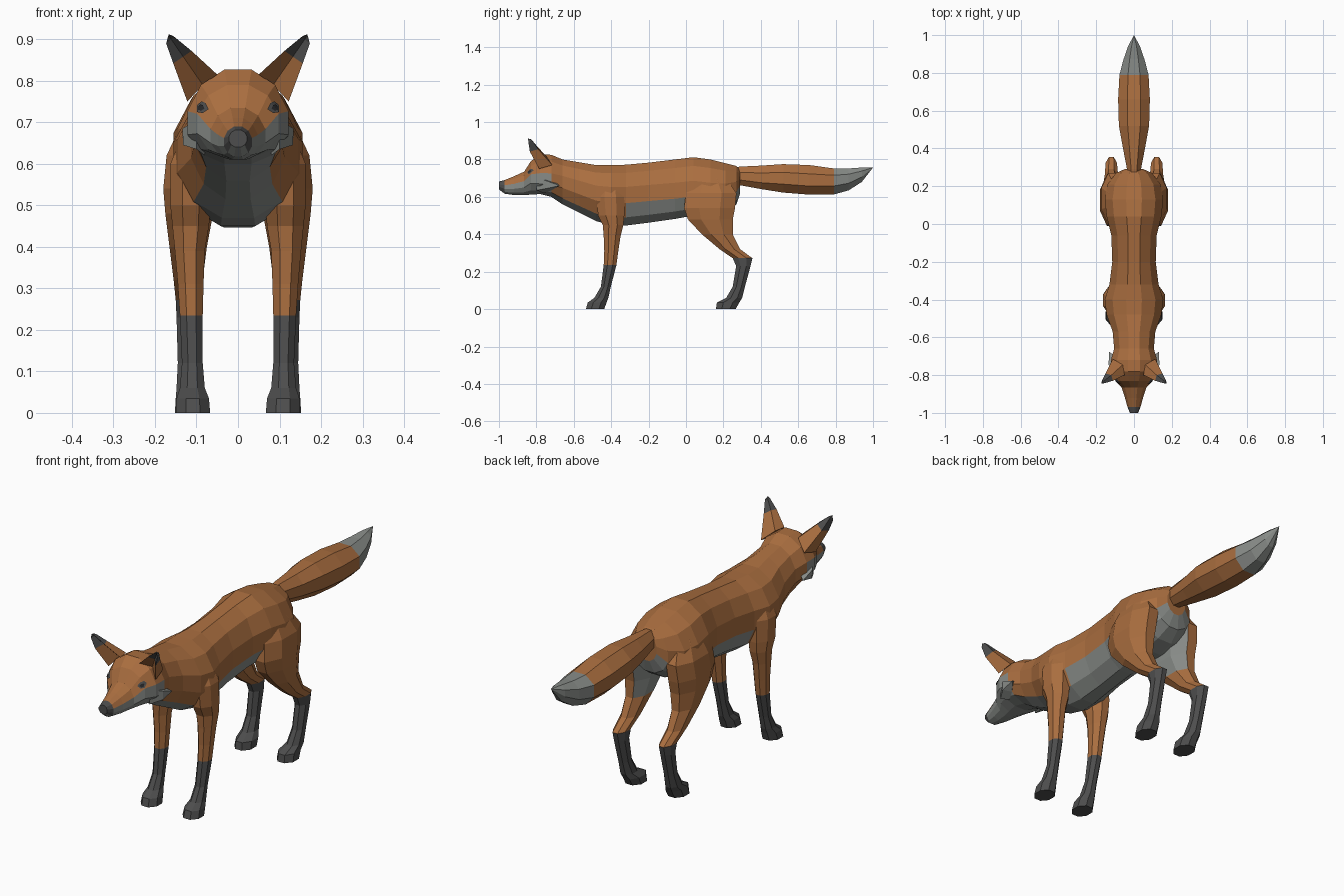
import bpy, bmesh, math
from mathutils import Vector
from mathutils.bvhtree import BVHTree

if "Cube" in bpy.data.objects:
    bpy.data.objects.remove(bpy.data.objects["Cube"])


def material(name, rgb):
    m = bpy.data.materials.new(name)
    m.diffuse_color = (*rgb, 1)
    m.use_nodes = True
    m.node_tree.nodes["Principled BSDF"].inputs["Base Color"].default_value = m.diffuse_color
    return m


ORANGE, GREY, DARK, BLACK = range(4)
MATS = [material("fur_orange", (0.40, 0.155, 0.05)),
        material("fur_grey", (0.25, 0.265, 0.25)),
        material("sock_dark", (0.075, 0.075, 0.075)),
        material("eye_black", (0.02, 0.02, 0.022))]


def finish(name, bm, rule, mirror):
    """Colour faces by a rule, make the object, mirror it across x if wanted."""
    bmesh.ops.recalc_face_normals(bm, faces=bm.faces)
    for f in bm.faces:
        f.material_index = rule(f.calc_center_median(), f.normal)
    me = bpy.data.meshes.new(name)
    bm.to_mesh(me)
    bm.free()
    for m in MATS:
        me.materials.append(m)
    ob = bpy.data.objects.new(name, me)
    bpy.context.collection.objects.link(ob)
    if mirror:
        ob.modifiers.new("mirror", 'MIRROR').use_mirror_merge = False
    return ob


def loft(name, rings, rule, mirror=False, tip=None):
    """Skin a list of equal rings; end in a cap or in a tip point."""
    bm = bmesh.new()
    vs = [[bm.verts.new(p) for p in r] for r in rings]
    n = len(vs[0])
    for a, b in zip(vs, vs[1:]):
        for i in range(n):
            j = (i + 1) % n
            bm.faces.new((a[i], a[j], b[j], b[i]))
    bm.faces.new(vs[0])
    if tip:
        t = bm.verts.new(tip)
        for i in range(n):
            bm.faces.new((vs[-1][i], vs[-1][(i + 1) % n], t))
    else:
        bm.faces.new(vs[-1])
    return finish(name, bm, rule, mirror)


def unit_ring(n):
    """Flat-topped n-gon that fills the unit square."""
    k = math.cos(math.pi / n)
    return [(math.sin(a) / k, math.cos(a) / k)
            for a in ((i + 0.5) * math.tau / n for i in range(n))]


def body_ring(y, top, bottom, half, wide, n=12):
    """Upright section: top, bottom, half width and height of the widest point."""
    return [(half * s, y, wide + c * (top - wide if c > 0 else wide - bottom))
            for s, c in unit_ring(n)]


def leg_ring(z, y0, y1, x0, x1):
    """Level section between the given y and x limits."""
    return [((x0 + x1) / 2 + s * (x1 - x0) / 2, (y0 + y1) / 2 + c * (y1 - y0) / 2, z)
            for s, c in unit_ring(8)]


# Head, neck and trunk in one skin
BODY = [(-1.0, .682, .64, .022, .66), (-.97, .69, .617, .034, .652),
        (-.92, .71, .61, .048, .655), (-.865, .735, .61, .066, .665),
        (-.83, .79, .612, .098, .695), (-.78, .827, .615, .122, .69),
        (-.72, .825, .60, .122, .69), (-.66, .80, .56, .105, .68),
        (-.57, .785, .515, .113, .65), (-.48, .77, .47, .145, .62),
        (-.40, .77, .45, .155, .61), (-.32, .772, .447, .13, .61),
        (-.20, .783, .462, .115, .62), (-.06, .80, .482, .12, .63),
        (.04, .812, .50, .145, .64), (.13, .80, .50, .155, .63),
        (.21, .78, .52, .14, .63), (.27, .765, .56, .095, .65),
        (.29, .745, .62, .05, .68)]


def section(y):
    """Interpolated half width, widest height and bottom of the trunk at y."""
    for a, b in zip(BODY, BODY[1:]):
        if a[0] <= y <= b[0]:
            t = (y - a[0]) / (b[0] - a[0])
            return [a[i] + t * (b[i] - a[i]) for i in (3, 4, 2)]
    return [BODY[-1 if y > 0 else 0][i] for i in (3, 4, 2)]


def body_colour(c, n):
    half, wide, bottom = section(c.y)
    angle = math.degrees(math.atan2(abs(c.x) / half, (c.z - wide) / (wide - bottom)))
    if c.y < -.965:                       # nose
        return DARK if c.z > .635 else GREY
    if c.y < -.72:                        # muzzle and cheeks
        limit = 75
    elif -.33 < c.y < .02 or c.y > .2:    # belly and under the tail
        limit = 105
    else:                                 # bib and chest
        limit = 135
    return GREY if angle > limit and c.y < .285 else ORANGE


body = loft("body", [body_ring(*r) for r in BODY], body_colour)

# Tail with a pale tip
TAIL = [(.24, .755, .675, .03, .715), (.29, .762, .662, .037, .71),
        (.40, .767, .642, .058, .70), (.52, .775, .623, .08, .70),
        (.66, .77, .612, .084, .69), (.79, .752, .613, .077, .69),
        (.87, .752, .635, .056, .70), (.94, .757, .68, .032, .725)]
loft("tail", [body_ring(*r, n=8) for r in TAIL],
     lambda c, n: GREY if c.y > .79 else ORANGE, tip=(0, 1.0, .757))

# Front legs
FRONT = [(.67, -.46, -.35, .06, .135), (.60, -.48, -.33, .06, .163),
         (.50, -.47, -.33, .065, .163), (.45, -.445, -.335, .07, .158),
         (.39, -.44, -.35, .08, .152), (.31, -.437, -.362, .083, .145),
         (.235, -.44, -.372, .085, .14), (.12, -.455, -.402, .085, .135),
         (.06, -.49, -.415, .08, .14), (.035, -.525, -.425, .07, .148),
         (0, -.535, -.437, .067, .15)]
loft("front_leg", [leg_ring(*r) for r in FRONT],
     lambda c, n: DARK if c.z < .235 else ORANGE, mirror=True)

# Hind legs with haunches
HIND = [(.71, .04, .21, .05, .13), (.62, .0, .27, .05, .172),
        (.54, -.01, .262, .055, .18), (.48, .01, .25, .06, .175),
        (.40, .085, .25, .075, .165), (.32, .18, .29, .085, .155),
        (.272, .25, .355, .09, .15), (.23, .268, .345, .092, .148),
        (.12, .25, .315, .092, .145), (.06, .215, .30, .085, .148),
        (.035, .165, .285, .07, .15), (0, .16, .265, .068, .152)]


def hind_colour(c, n):
    if c.z < .27:
        return DARK
    return GREY if n.x < -.5 and c.z > .42 and c.y > .1 else ORANGE


loft("hind_leg", [leg_ring(*r) for r in HIND], hind_colour, mirror=True)

# Ears, cupped at the front, with dark tips
ear_base = [(.05, -.80, .815), (.06, -.745, .815), (.112, -.715, .77),
            (.122, -.785, .75), (.085, -.755, .79)]
ear_mid = [(.112, -.83, .872), (.12, -.80, .875), (.15, -.79, .855),
           (.156, -.835, .842), (.132, -.805, .858)]
ear_top = [(.153, -.842, .905), (.156, -.828, .908), (.168, -.825, .905),
           (.173, -.842, .89), (.161, -.832, .90)]
loft("ear", [ear_base, ear_mid, ear_top],
     lambda c, n: DARK if c.z > .865 else ORANGE, mirror=True, tip=(.167, -.845, .912))

# Cheek tufts sweeping back
loft("cheek_tuft", [[(.10, -.80, .705), (.10, -.80, .635), (.08, -.76, .62), (.08, -.74, .70)],
                    [(.134, -.745, .685), (.132, -.745, .645), (.10, -.72, .635), (.10, -.70, .68)]],
     lambda c, n: GREY, mirror=True, tip=(.133, -.675, .66))


# Eyes: thin plates laid on the head, dark rim with black centre
def eye(name, size, lift, colour):
    src = bmesh.new()
    src.from_mesh(body.data)
    tree = BVHTree.FromBMesh(src)
    aim = Vector((-.6, .8, 0))
    across = Vector((.8, .6, 0))
    mid = Vector((.087, -.835, .735)) - aim * .3
    shape = [(-1, -.15), (-.4, .55), (.4, .75), (1, .3), (.5, -.5), (-.3, -.6)]
    bm = bmesh.new()

    def put(u, v):
        hit = tree.ray_cast(mid + across * u * size + Vector((0, 0, v * size)), aim)[0]
        return bm.verts.new(hit - aim * lift)

    centre = put(0, 0)
    rim = [put(u, v) for u, v in shape]
    for i in range(len(rim)):
        bm.faces.new((centre, rim[i], rim[(i + 1) % len(rim)]))
    src.free()
    finish(name, bm, lambda c, n: colour, True)


eye("eye_rim", .021, .004, DARK)
eye("eye_pupil", .011, .007, BLACK)
